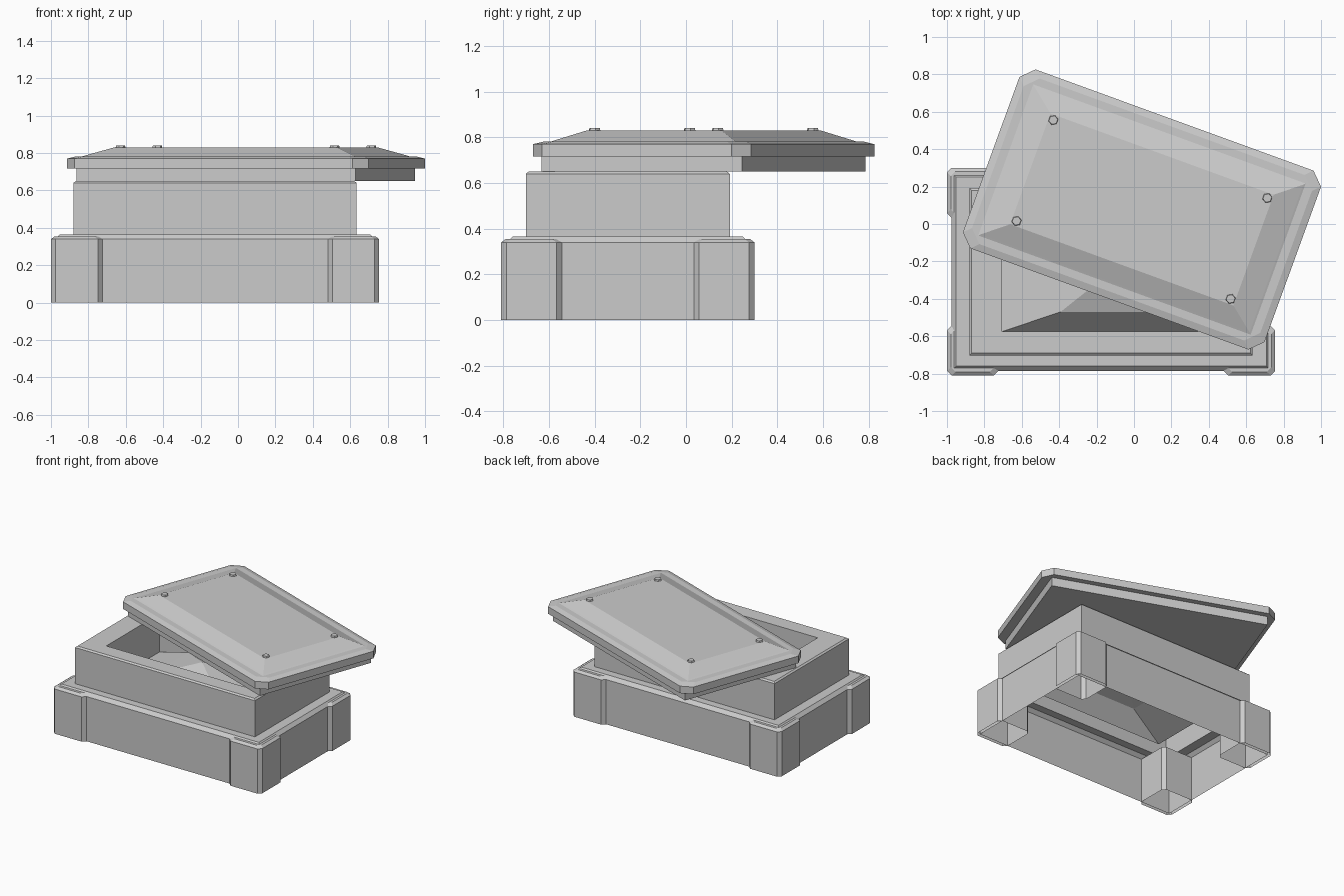
import bpy, bmesh, math
from mathutils import Matrix

cube = bpy.data.objects.get("Cube")
if cube:
    bpy.data.objects.remove(cube, do_unlink=True)

stone = bpy.data.materials.new("grey_stone")
stone.use_nodes = True
GREY = (0.6, 0.6, 0.6, 1)
stone.diffuse_color = GREY
stone.node_tree.nodes["Principled BSDF"].inputs["Base Color"].default_value = GREY


def section(hx, hy, cut):
    """Rectangle outline, with cut corners when cut is above zero."""
    if not cut:
        return [(hx, hy), (-hx, hy), (-hx, -hy), (hx, -hy)]
    return [(hx, hy - cut), (hx - cut, hy), (cut - hx, hy), (-hx, hy - cut),
            (-hx, cut - hy), (cut - hx, -hy), (hx - cut, -hy), (hx, cut - hy)]


def loft(name, rings, cut=0, bottom=False, top=False, apex=None, place=Matrix()):
    """Stack rectangular rings (half x, half y, z) into one surface."""
    bm = bmesh.new()
    loops = [[bm.verts.new((x, y, z)) for x, y in section(hx, hy, cut)]
             for hx, hy, z in rings]
    n = len(loops[0])
    for a, b in zip(loops, loops[1:]):
        for i in range(n):
            j = (i + 1) % n
            bm.faces.new((a[i], a[j], b[j], b[i]))
    if bottom:
        bm.faces.new(loops[0][::-1])
    if top:
        bm.faces.new(loops[-1])
    if apex is not None:
        tip = bm.verts.new((0, 0, apex))
        for i in range(n):
            bm.faces.new((loops[-1][i], loops[-1][(i + 1) % n], tip))
    return finish(name, bm, place)


def finish(name, bm, place):
    mesh = bpy.data.meshes.new(name)
    bm.to_mesh(mesh)
    bm.free()
    mesh.materials.append(stone)
    obj = bpy.data.objects.new(name, mesh)
    bpy.context.collection.objects.link(obj)
    obj.matrix_world = place
    return obj


BASE_X, BASE_Y = -0.1225, -0.255
base = Matrix.Translation((BASE_X, BASE_Y, 0))

# Hollow plinth, upper chest, rim, inner walls and the mound inside
loft("chest", [
    (0.853, 0.53, 0), (0.853, 0.53, 0.34), (0.83, 0.505, 0.365),
    (0.757, 0.447, 0.365), (0.757, 0.447, 0.64), (0.745, 0.435, 0.65),
    (0.583, 0.32, 0.65), (0.583, 0.32, 0.36), (0.27, 0.215, 0.48),
], apex=0.56, place=base)

# Corner blocks, open underneath
for sx, side in ((-1, "right"), (1, "left")):
    for sy, end in ((-1, "front"), (1, "back")):
        loft(f"{end}_{side}_corner_block",
             [(0.137, 0.133, 0), (0.137, 0.133, 0.34), (0.117, 0.113, 0.355)],
             cut=0.024, top=True,
             place=base @ Matrix.Translation((sx * 0.74, sy * 0.422, 0)))

# Lid, turned aside on top of the chest
lid = Matrix.Translation((0.0425, 0.0775, 0)) @ Matrix.Rotation(math.radians(-20), 4, "Z")
loft("lid_skirt", [(0.793, 0.467, 0.65), (0.793, 0.467, 0.716)], bottom=True, place=lid)
loft("lid_plate", [(0.858, 0.509, 0.716), (0.858, 0.509, 0.77), (0.82, 0.471, 0.782)],
     cut=0.067, bottom=True, top=True, place=lid)
loft("lid_panel", [(0.78, 0.435, 0.78), (0.765, 0.42, 0.786), (0.635, 0.315, 0.83)],
     top=True, place=lid)

# Hexagonal studs near the lid corners
for i, (sx, sy) in enumerate(((-1, -1), (1, -1), (1, 1), (-1, 1))):
    bm = bmesh.new()
    bmesh.ops.create_cone(bm, cap_ends=True, segments=6, radius1=0.027,
                          radius2=0.024, depth=0.012)
    finish(f"lid_stud_{i + 1}", bm,
           lid @ Matrix.Translation((sx * 0.609, sy * 0.287, 0.835)))
